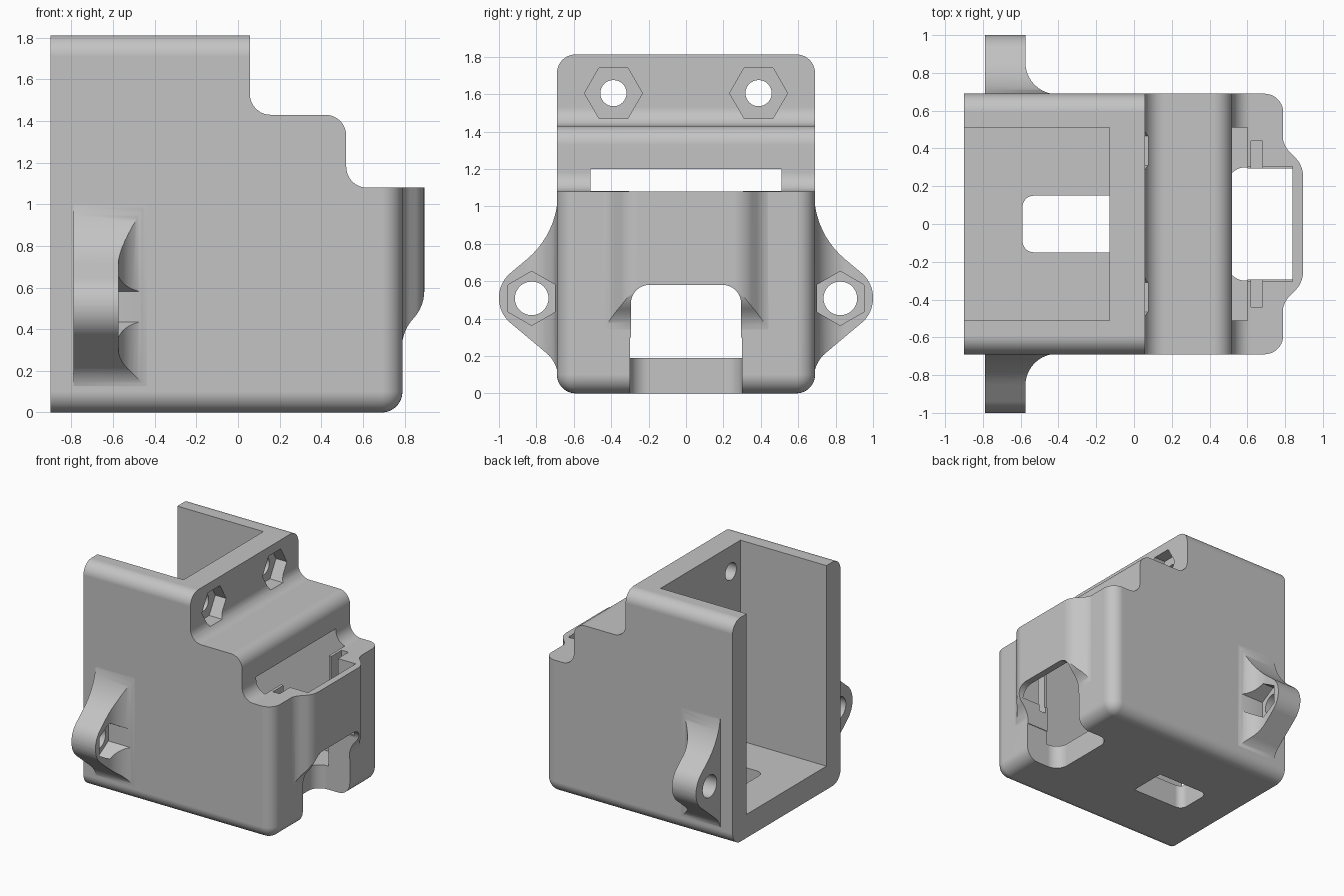
import bpy, bmesh, math
from mathutils import Vector

if "Cube" in bpy.data.objects:
    bpy.data.objects.remove(bpy.data.objects["Cube"], do_unlink=True)

grey = bpy.data.materials.new("matte_grey")
grey.use_nodes = True
COLOUR = (0.55, 0.55, 0.55, 1)
grey.diffuse_color = COLOUR
grey.node_tree.nodes["Principled BSDF"].inputs["Base Color"].default_value = COLOUR


def rounded(points, steps=10):
    """Outline from (u, v) or (u, v, radius) corners, with arcs at the radii."""
    out = []
    for i, p in enumerate(points):
        c = Vector(p[:2])
        if len(p) < 3:
            out.append(c)
            continue
        d0 = (Vector(points[i - 1][:2]) - c).normalized()
        d1 = (Vector(points[(i + 1) % len(points)][:2]) - c).normalized()
        half = d0.angle(d1) / 2
        centre = c + (d0 + d1).normalized() * (p[2] / math.sin(half))
        start = c + d0 * (p[2] / math.tan(half)) - centre
        end = c + d1 * (p[2] / math.tan(half)) - centre
        sweep = start.angle_signed(end)
        for k in range(steps + 1):
            a = -sweep * k / steps
            out.append(centre + Vector((start.x * math.cos(a) - start.y * math.sin(a),
                                        start.x * math.sin(a) + start.y * math.cos(a))))
    return out


def prism(name, outline, axis, low, high, bevel_rule=None):
    """Extrude an outline along an axis: x uses (y, z), y uses (x, z), z uses (x, y)."""
    place = {"x": lambda p, d: (d, p[0], p[1]),
             "y": lambda p, d: (p[0], d, p[1]),
             "z": lambda p, d: (p[0], p[1], d)}[axis]
    bm = bmesh.new()
    a = [bm.verts.new(place(p, low)) for p in outline]
    b = [bm.verts.new(place(p, high)) for p in outline]
    bm.faces.new(a)
    bm.faces.new(b[::-1])
    for i in range(len(a)):
        j = (i + 1) % len(a)
        bm.faces.new((a[i], b[i], b[j], a[j]))
    bmesh.ops.recalc_face_normals(bm, faces=bm.faces)
    if bevel_rule:
        edges = [e for e in bm.edges if bevel_rule(*(v.co for v in e.verts))]
        bmesh.ops.bevel(bm, geom=edges, offset=.1, segments=10, profile=.5,
                        affect="EDGES", clamp_overlap=False)
    mesh = bpy.data.meshes.new(name)
    bm.to_mesh(mesh)
    bm.free()
    mesh.materials.append(grey)
    ob = bpy.data.objects.new(name, mesh)
    bpy.context.collection.objects.link(ob)
    return ob


def combine(target, tool, operation):
    """Apply a boolean and remove the helper."""
    mod = target.modifiers.new("cut", "BOOLEAN")
    mod.operation, mod.solver, mod.object = operation, "EXACT", tool
    bpy.context.view_layer.objects.active = target
    bpy.ops.object.modifier_apply(modifier=mod.name)
    bpy.data.objects.remove(tool, do_unlink=True)
    return target


def rect(u0, u1, v0, v1):
    return [(u0, v0), (u1, v0), (u1, v1), (u0, v1)]


def circle(u, v, r, n=32, turn=0.0):
    return [(u + r * math.cos(turn + math.tau * i / n),
             v + r * math.sin(turn + math.tau * i / n)) for i in range(n)]


def soft_edge(p, q):
    """Top and bottom side edges, and all edges of the low front end."""
    along_x = abs(p.y - q.y) < .001 and abs(p.z - q.z) < .001
    level = p.z < .001 or p.z > 1.8
    at_end = min(p.x, q.x) > .78 and min(p.z, q.z) < .001
    return (along_x and level) or at_end


# Stepped housing with rounded outer edges
housing = prism("housing", rounded([
    (-.9, 0), (.79, 0), (.79, 1.08), (.52, 1.08, .1), (.52, 1.43, .1),
    (.057, 1.43, .1), (.057, 1.812), (-.9, 1.812)]), "y", -.69, .69, soft_edge)

# Bulge on the stepped end, tapering away below
bulge = prism("bulge", rounded([
    (.65, -.5), (.785, -.5), (.785, -.42, .14), (.895, -.31, .14),
    (.895, .31, .14), (.785, .42, .14), (.785, .5), (.65, .5)]), "z", .2, 1.08)
combine(bulge, prism("bulge_side", rounded([
    (.6, .1), (.788, .1), (.788, .39, .2), (.895, .51, .2), (.895, 1.2), (.6, 1.2)]),
    "y", -.7, .7), "INTERSECT")
combine(housing, bulge, "UNION")

# Mounting ears with filleted roots
for s in (-1, 1):
    ear = prism("ear", rounded([(s * u, *rest) for u, *rest in [
        (.6, 1.085), (.685, 1.085), (.685, .856, .46), (1.0, .592, .172),
        (1.0, .428, .172), (.685, .164, .17), (.685, .08), (.6, .08)]]),
        "x", -.79, -.38)
    combine(ear, prism("ear_plan", rounded([
        (-.9, s * .55), (-.9, s * 1.1), (-.575, s * 1.1), (-.575, s * .687, .168),
        (-.36, s * .687), (-.36, s * .55)]), "z", 0, 1.2), "INTERSECT")
    combine(housing, ear, "UNION")

# Main cavity, narrow channel in the bulge, and guide slots
cuts = [
    prism("cavity", [(-1, .19), (.6, .19), (.6, 1.2), (-.13, 1.2), (-.13, 2), (-1, 2)],
          "y", -.51, .51),
    prism("channel", rect(.55, .84, -.305, .305), "z", .5, 1.15),
    prism("guide_slots", rect(.62, .68, -.44, .44), "z", .45, 1.3),
    # Front window, floor notch and floor opening
    prism("window", rounded([(-.295, -.1), (.295, -.1), (.295, .58, .1), (-.295, .58, .1)]),
          "x", .57, 1.1),
    prism("floor_notch", rounded([(.49, -.3, .1), (1, -.3), (1, .3), (.49, .3, .1)]),
          "z", -.1, .3),
    prism("floor_opening", rounded([(-.59, -.15, .06), (-.13, -.15), (-.13, .15),
                                    (-.59, .15, .06)]), "z", -.1, .3),
]
# Screw holes and hexagonal nut pockets
for s in (-1, 1):
    cuts += [
        prism("upper_hole", circle(s * .388, 1.605, .07), "x", -.3, .3),
        prism("upper_nut", circle(s * .388, 1.605, .155, 6), "x", -.04, .3),
        prism("ear_hole", circle(s * .825, .508, .09), "x", -1, -.2),
        prism("ear_nut", circle(s * .825, .508, .145, 6, math.pi / 6), "x", -.67, -.2),
    ]
for cutter in cuts:
    combine(housing, cutter, "DIFFERENCE")

# Smooth curved parts, keep hard edges
bpy.ops.object.select_all(action="DESELECT")
housing.select_set(True)
bpy.context.view_layer.objects.active = housing
bpy.ops.object.shade_smooth_by_angle(angle=math.radians(30))
weighted = housing.modifiers.new("even_shading", "WEIGHTED_NORMAL")
weighted.keep_sharp = True
